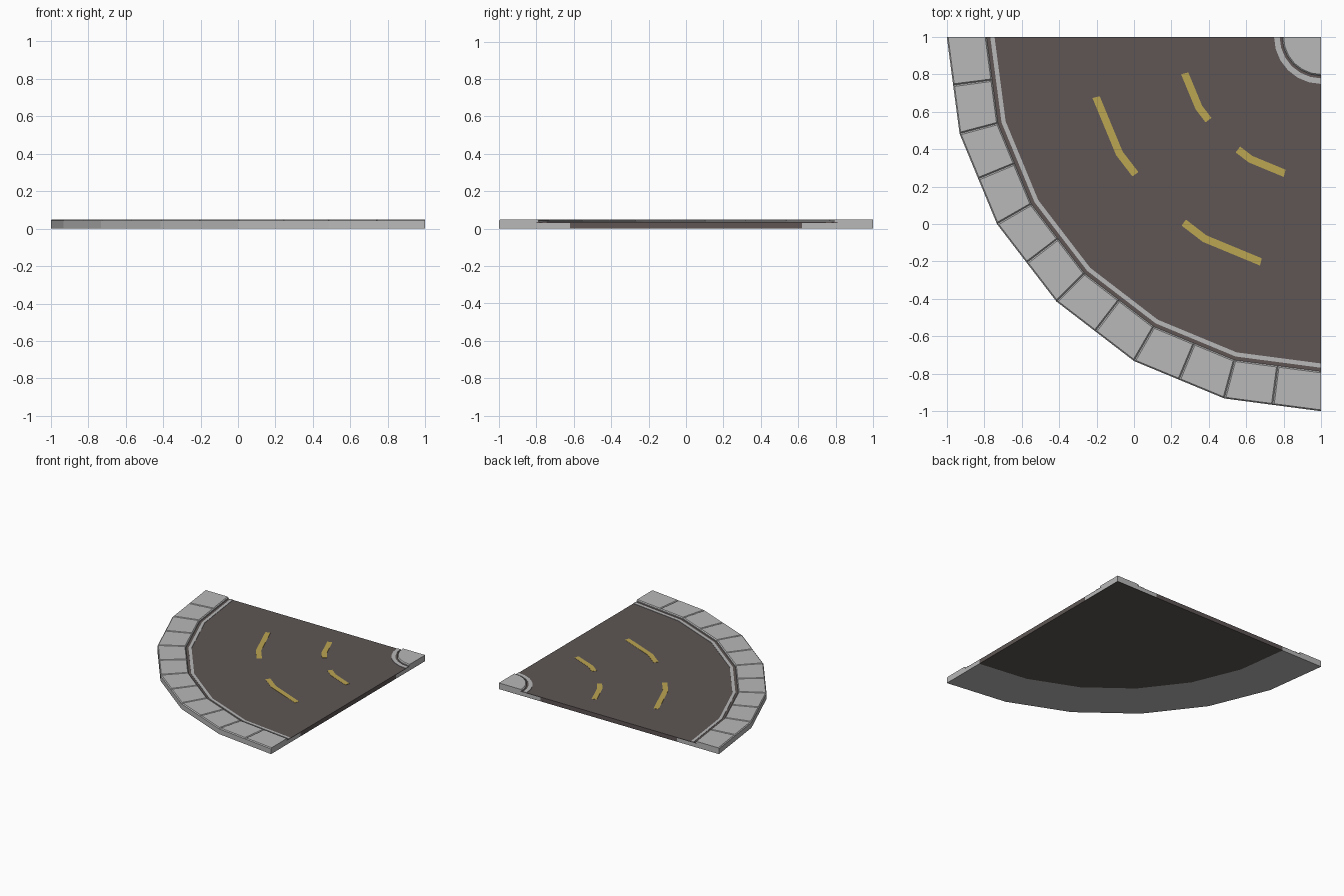
import bpy, bmesh, math

if "Cube" in bpy.data.objects:
    bpy.data.objects.remove(bpy.data.objects["Cube"])

STEP = 15  # facet size of the curve in degrees


def material(name, rgb):
    m = bpy.data.materials.new(name)
    m.diffuse_color = (*rgb, 1)
    m.use_nodes = True
    m.node_tree.nodes["Principled BSDF"].inputs["Base Color"].default_value = m.diffuse_color
    return m


GREY = material("kerb grey", (0.48, 0.48, 0.48))
ROAD = material("asphalt brown", (0.112, 0.094, 0.091))
YELLOW = material("lane yellow", (0.50, 0.375, 0.085))


def pt(r, a, z):
    """Point on the faceted arc of radius r around the corner (1, 1)."""
    k = min(int(a // STEP), 90 // STEP - 1)
    t = (a - k * STEP) / STEP
    a0, a1 = math.radians(k * STEP), math.radians((k + 1) * STEP)
    c = math.cos(a0) * (1 - t) + math.cos(a1) * t
    s = math.sin(a0) * (1 - t) + math.sin(a1) * t
    return (1 - r * c, 1 - r * s, z)


def add_loops(bm, loops):
    """Skin a list of equal four-point-or-more rings and cap both ends."""
    vs = [[bm.verts.new(p) for p in loop] for loop in loops]
    n = len(vs[0])
    for a, b in zip(vs, vs[1:]):
        for i in range(n):
            bm.faces.new((a[i], a[(i + 1) % n], b[(i + 1) % n], b[i]))
    bm.faces.new(vs[0][::-1])
    bm.faces.new(vs[-1])


def finish(bm, name, mat):
    bmesh.ops.remove_doubles(bm, verts=bm.verts, dist=1e-5)
    bmesh.ops.recalc_face_normals(bm, faces=bm.faces)
    me = bpy.data.meshes.new(name)
    bm.to_mesh(me)
    bm.free()
    me.materials.append(mat)
    ob = bpy.data.objects.new(name, me)
    bpy.context.collection.objects.link(ob)
    return ob


def sector(name, mat, r0, r1, z0, z1, a0=0, a1=90):
    """Solid curved band, or a pie slice when r0 is zero."""
    bm = bmesh.new()
    angles = [a0] + [k for k in range(0, 91, STEP) if a0 < k < a1] + [a1]
    if r0 == 0:
        add_loops(bm, [[(1, 1, z)] + [pt(r1, a, z) for a in angles] for z in (z0, z1)])
    else:
        add_loops(bm, [[pt(r0, a, z0), pt(r1, a, z0), pt(r1, a, z1), pt(r0, a, z1)]
                       for a in angles])
    return finish(bm, name, mat)


Z_BASE, Z_ROAD, Z_TOP = 0.031, 0.035, 0.05

# road slab, its thin skins over the kerb foundations, and its underside
sector("road_slab", ROAD, 0.38, 1.62, 0, Z_ROAD)
sector("road_outer_skin", ROAD, 1.62, 1.80, Z_BASE, Z_ROAD)
sector("road_inner_skin", ROAD, 0.19, 0.38, Z_BASE, Z_ROAD)
sector("road_corner_underside", ROAD, 0, 0.38, 0, 0.002)

# kerb foundations
sector("outer_kerb_base", GREY, 1.62, 2.0, 0, Z_BASE)
sector("inner_kerb_base", GREY, 0, 0.38, 0.002, Z_BASE)

# pale edge lines beside the kerbs
sector("outer_edge_line", GREY, 1.745, 1.768, Z_ROAD, Z_ROAD + 0.003)
sector("inner_edge_line", GREY, 0.222, 0.252, Z_ROAD, Z_ROAD + 0.003)

# outer kerb: twelve chamfered paving slabs
bm = bmesh.new()
B = 0.007
for i in range(12):
    a, b = i * 7.5, (i + 1) * 7.5
    da = math.degrees(B / 1.9)
    ta = a + (da if i > 0 else 0)
    tb = b - (da if i < 11 else 0)
    R0, R1 = 1.788, 2.0
    add_loops(bm, [
        [pt(R0, a, Z_BASE), pt(R1, a, Z_BASE), pt(R1, b, Z_BASE), pt(R0, b, Z_BASE)],
        [pt(R0, a, Z_TOP - B), pt(R1, a, Z_TOP - B), pt(R1, b, Z_TOP - B), pt(R0, b, Z_TOP - B)],
        [pt(R0 + B, ta, Z_TOP), pt(R1 - B, ta, Z_TOP), pt(R1 - B, tb, Z_TOP), pt(R0 + B, tb, Z_TOP)],
    ])
bmesh.ops.recalc_face_normals(bm, faces=bm.faces)
me = bpy.data.meshes.new("outer_kerb_slabs")
bm.to_mesh(me)
bm.free()
me.materials.append(GREY)
bpy.context.collection.objects.link(bpy.data.objects.new("outer_kerb_slabs", me))

# inner corner slab with a chamfered rim
bm = bmesh.new()
arc = range(0, 91, STEP)
add_loops(bm, [[(1, 1, z)] + [pt(r, a, z) for a in arc]
               for r, z in ((0.208, Z_BASE), (0.208, Z_TOP - B), (0.208 - B, Z_TOP))])
finish(bm, "inner_kerb_slab", GREY)

# yellow lane dashes, mirrored about the diagonal
for lane, r in (("inner", 0.755), ("outer", 1.245)):
    for n, (a0, a1) in enumerate(((15, 36.5), (53.5, 75))):
        sector(f"{lane}_lane_dash_{n + 1}", YELLOW, r - 0.02, r + 0.02,
               Z_ROAD, Z_ROAD + 0.002, a0, a1)
